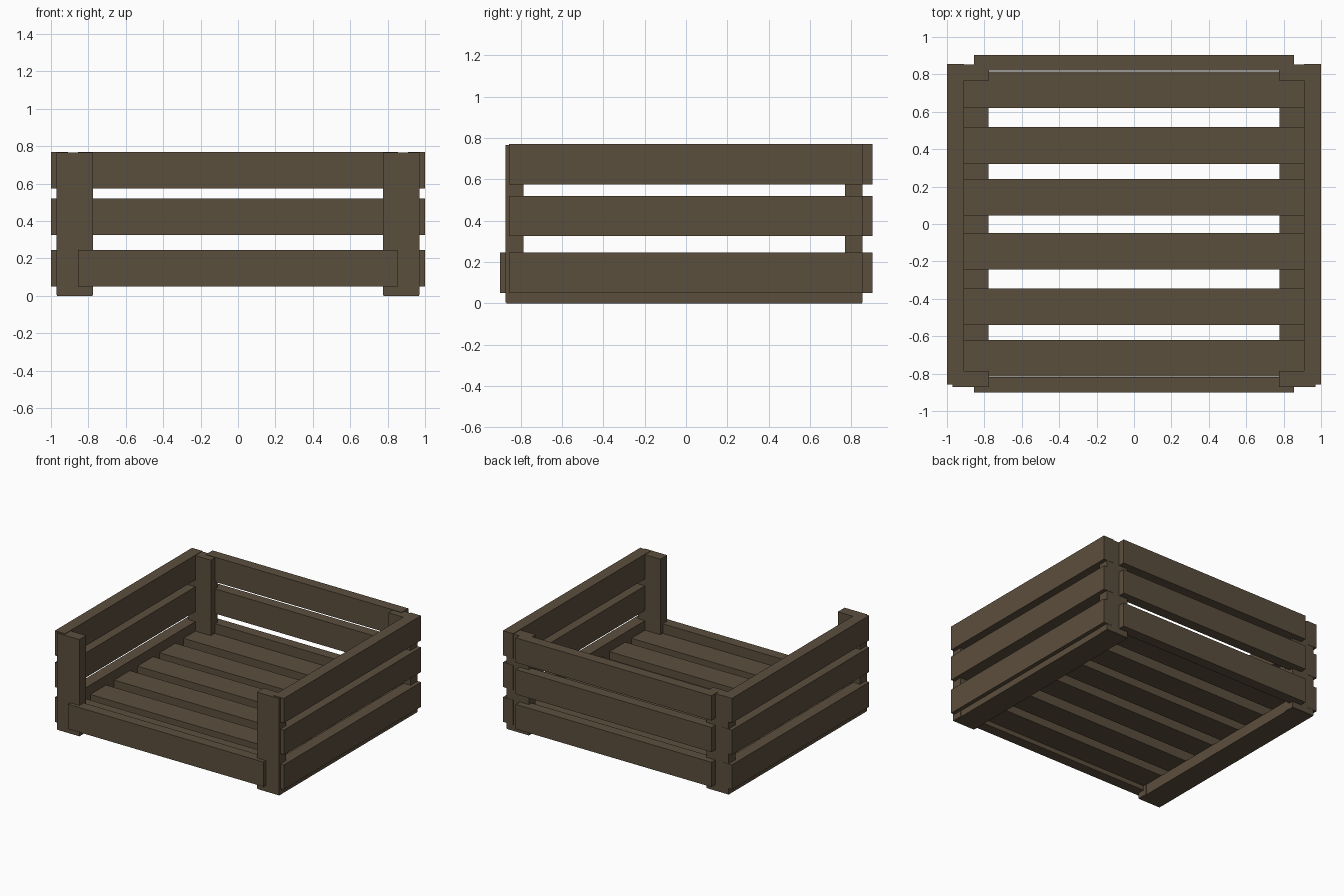
import bpy

if "Cube" in bpy.data.objects:
    bpy.data.objects.remove(bpy.data.objects["Cube"])

wood = bpy.data.materials.new("dark_wood")
wood.diffuse_color = (0.105, 0.077, 0.047, 1)
wood.use_nodes = True
wood.node_tree.nodes["Principled BSDF"].inputs["Base Color"].default_value = wood.diffuse_color


def board(name, x, y, z):
    """Box spanning the given (min, max) ranges."""
    bpy.ops.mesh.primitive_cube_add(size=1, location=[(a + b) / 2 for a, b in (x, y, z)])
    ob = bpy.context.object
    ob.name = name
    ob.scale = [b - a for a, b in (x, y, z)]
    bpy.ops.object.transform_apply(location=False, rotation=False, scale=True)
    ob.data.materials.append(wood)
    return ob


def mirrored_x(s, a, b):
    return tuple(sorted((s * a, s * b)))


rows = [(0.05, 0.245), (0.325, 0.52), (0.575, 0.77)]

for s, side in ((-1, "left"), (1, "right")):
    # corner posts
    board(f"{side}_front_post", mirrored_x(s, 0.775, 0.97), (-0.872, -0.787), (0.004, 0.766))
    board(f"{side}_back_post", mirrored_x(s, 0.775, 0.97), (0.768, 0.853), (0.004, 0.766))
    # runner under the floor
    board(f"{side}_runner", mirrored_x(s, 0.777, 0.968), (-0.868, 0.85), (0.0, 0.085))
    # side wall slats
    for i, z in enumerate(rows):
        board(f"{side}_slat_{i + 1}", mirrored_x(s, 0.91, 1.0), (-0.857, 0.855), z)

# back wall slats
for i, z in enumerate(rows):
    board(f"back_slat_{i + 1}", (-0.855, 0.855), (0.82, 0.903), z)

# single low front slat
board("front_slat", (-0.855, 0.855), (-0.9, -0.817), rows[0])

# floor slats
for i, y in enumerate((-0.718, -0.443, -0.146, 0.143, 0.42, 0.718)):
    board(f"floor_slat_{i + 1}", (-0.912, 0.912), (y - 0.098, y + 0.098), (0.085, 0.17))
